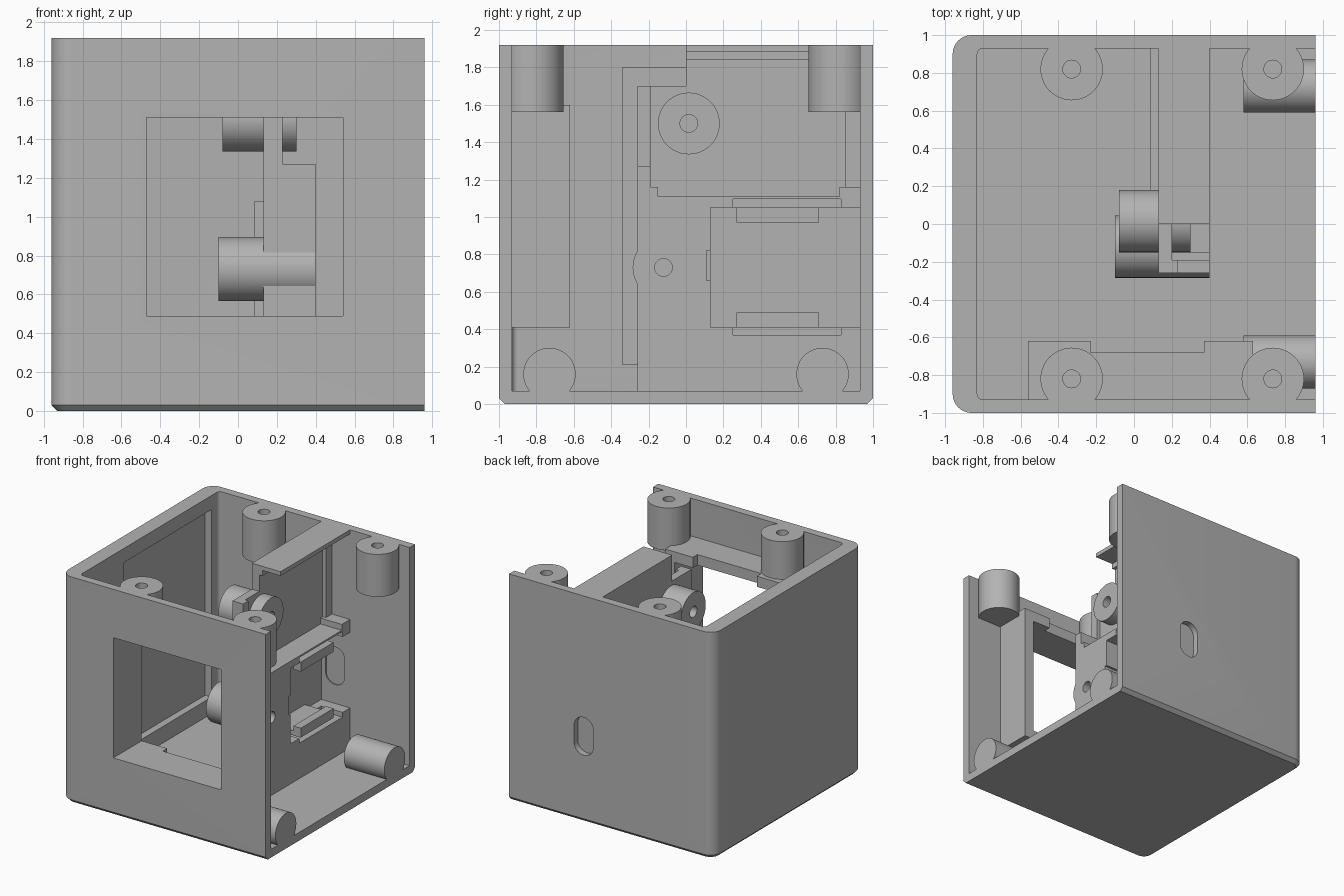
import bpy, bmesh, math
from mathutils import Matrix

cube = bpy.data.objects.get("Cube")
if cube:
    bpy.data.objects.remove(cube, do_unlink=True)

grey = bpy.data.materials.new("plain grey")
grey.use_nodes = True
grey.diffuse_color = (0.45, 0.45, 0.45, 1)
grey.node_tree.nodes["Principled BSDF"].inputs["Base Color"].default_value = (0.45, 0.45, 0.45, 1)


def make(name, bm):
    bmesh.ops.recalc_face_normals(bm, faces=bm.faces)
    me = bpy.data.meshes.new(name)
    bm.to_mesh(me)
    bm.free()
    me.materials.append(grey)
    ob = bpy.data.objects.new(name, me)
    bpy.context.collection.objects.link(ob)
    return ob


def bevel(bm, test, size, segments):
    edges = [e for e in bm.edges if test(*[v.co for v in e.verts])]
    bmesh.ops.bevel(bm, geom=edges, offset=size, segments=segments,
                    profile=0.5, affect='EDGES')


def box_mesh(x, y, z):
    bm = bmesh.new()
    bmesh.ops.create_cube(bm, size=1)
    for v in bm.verts:
        v.co = [r[0] if c < 0 else r[1] for c, r in zip(v.co, (x, y, z))]
    return bm


def box(name, x, y, z):
    return make(name, box_mesh(x, y, z))


def cylinder(name, axis, centre, span, radius):
    """Round bar along x or z; centre holds the other two coordinates."""
    bm = bmesh.new()
    bmesh.ops.create_cone(bm, cap_ends=True, segments=48, radius1=radius,
                          radius2=radius, depth=span[1] - span[0])
    mid = sum(span) / 2
    if axis == 'x':
        bm.transform(Matrix.Rotation(math.pi / 2, 4, 'Y'))
        place = (mid, *centre)
    else:
        place = (*centre, mid)
    bm.transform(Matrix.Translation(place))
    return make(name, bm)


def combine(ob, operation, *others):
    """Apply booleans in turn and drop the helper objects."""
    for other in others:
        other.hide_render = True
        mod = ob.modifiers.new("bool", 'BOOLEAN')
        mod.operation, mod.solver, mod.object = operation, 'EXACT', other
        deps = bpy.context.evaluated_depsgraph_get()
        new = bpy.data.meshes.new_from_object(ob.evaluated_get(deps))
        ob.modifiers.clear()
        ob.data = new
        bpy.data.objects.remove(other, do_unlink=True)
    return ob


def cut(ob, *others):
    return combine(ob, 'DIFFERENCE', *others)


def join(ob, *others):
    return combine(ob, 'UNION', *others)


# Outer shell: rounded left corners, chamfered foot, open top and side
bm = box_mesh((-0.96, 0.96), (-1, 1), (0, 1.92))
bevel(bm, lambda a, b: a.x < 0 and b.x < 0 and abs(a.z - b.z) > 1, 0.1, 8)
bevel(bm, lambda a, b: a.z < 0.01 and b.z < 0.01 and min(a.x, b.x) < 0.9, 0.03, 1)
shell = make("shell", bm)

bm = box_mesh((-0.83, 1.2), (-0.93, 0.93), (0.07, 2.2))
bevel(bm, lambda a, b: a.x < 0 and b.x < 0 and abs(a.z - b.z) > 1, 0.03, 4)
cavity = make("cavity", bm)

bm = box_mesh((0.17, 0.35), (0.8, 1.2), (0.57, 0.89))
bevel(bm, lambda a, b: abs(a.y - b.y) > 0.1, 0.088, 8)
port = make("port_slot", bm)

cut(shell, cavity, port,
    box("window", (-0.47, 0.54), (-1.2, -0.8), (0.49, 1.51)),
    box("side_pocket", (-0.89, -0.7), (-0.34, 0.83), (0.21, 1.80)))

# Frame behind the window, with shallower middle top and bottom
frame = box("window_frame", (-0.56, 0.63), (-0.95, -0.62), (0.41, 1.60))
cut(frame, box("opening", (-0.47, 0.54), (-1.2, 0), (0.49, 1.51)),
    box("notch", (-0.23, 0.37), (-0.68, 0), (0.2, 1.8)))

# Inner partition: thick lower block, thin upper wall and board recess
part = box("partition", (0.13, 0.40), (-0.26, 0.95), (0.05, 1.16))
join(part,
     box("corner_tab", (0.13, 0.40), (-0.26, -0.19), (1.1, 1.27)),
     box("upper_wall", (0.13, 0.23), (-0.26, 0.95), (1.1, 1.70)),
     box("top_wall", (0.13, 0.23), (0, 0.95), (1.6, 1.92)),
     box("pocket_backing", (0.085, 0.2), (0.1, 0.95), (0.36, 1.08)))
cut(part,
    box("recess", (0.20, 0.5), (-0.19, 0.85), (1.16, 1.84)),
    box("recess_floor", (0.20, 0.5), (-0.15, 0.82), (1.11, 1.3)),
    box("module_pocket", (0.13, 0.5), (0.13, 0.94), (0.41, 1.05)),
    box("clip_room", (0.2, 0.5), (0.25, 0.83), (0.37, 1.095)),
    box("pocket_notch", (0.2, 0.5), (0.11, 0.2), (0.66, 0.82)))
join(part, box("top_strip", (0.13, 0.40), (0, 0.95), (1.885, 1.92)))

# Two screw bosses crossing the partition
for y, z, start, end in ((0.015, 1.50, -0.08, 0.30), (-0.12, 0.73, -0.10, 0.40)):
    join(part, cylinder("cross_boss", 'x', (y, z), (start, end), 0.165))
    cut(part, cylinder("hole", 'x', (y, z), (-0.3, 0.6), 0.047))

# Clip arms above and below the module, each with a hook
clips = []
for name, side in (("upper_clip", 1), ("lower_clip", -1)):
    def span(a, b):
        return sorted((0.73 + side * a, 0.73 + side * b))
    clip = box(name, (0.12, 0.40), (0.27, 0.71), span(0.28, 0.32))
    join(clip, box("hook", (0.33, 0.40), (0.27, 0.71), span(0.24, 0.30)))
    clips.append(clip)

# Lid screw bosses at the top and cover bosses at the open side
bosses = []
for y, word in ((-1, "front"), (1, "back")):
    for x, where in ((-0.33, "left"), (0.735, "right")):
        c = (x, y * 0.82)
        ob = cylinder(f"{word}_{where}_lid_boss", 'z', c, (1.56, 1.92), 0.165)
        bosses.append(cut(ob, cylinder("hole", 'z', c, (1.62, 2.1), 0.047)))
    c = (y * 0.73, 0.16)
    ob = cylinder(f"{word}_cover_boss", 'x', c, (0.58, 0.96), 0.14)
    bosses.append(cut(ob, cylinder("hole", 'x', c, (0.64, 1.1), 0.047)))

# Smooth curved surfaces, keep edges sharp
bpy.ops.object.select_all(action='DESELECT')
for ob in [shell, frame, part] + clips + bosses:
    ob.select_set(True)
    bpy.context.view_layer.objects.active = ob
bpy.ops.object.shade_smooth_by_angle(angle=math.radians(30))
